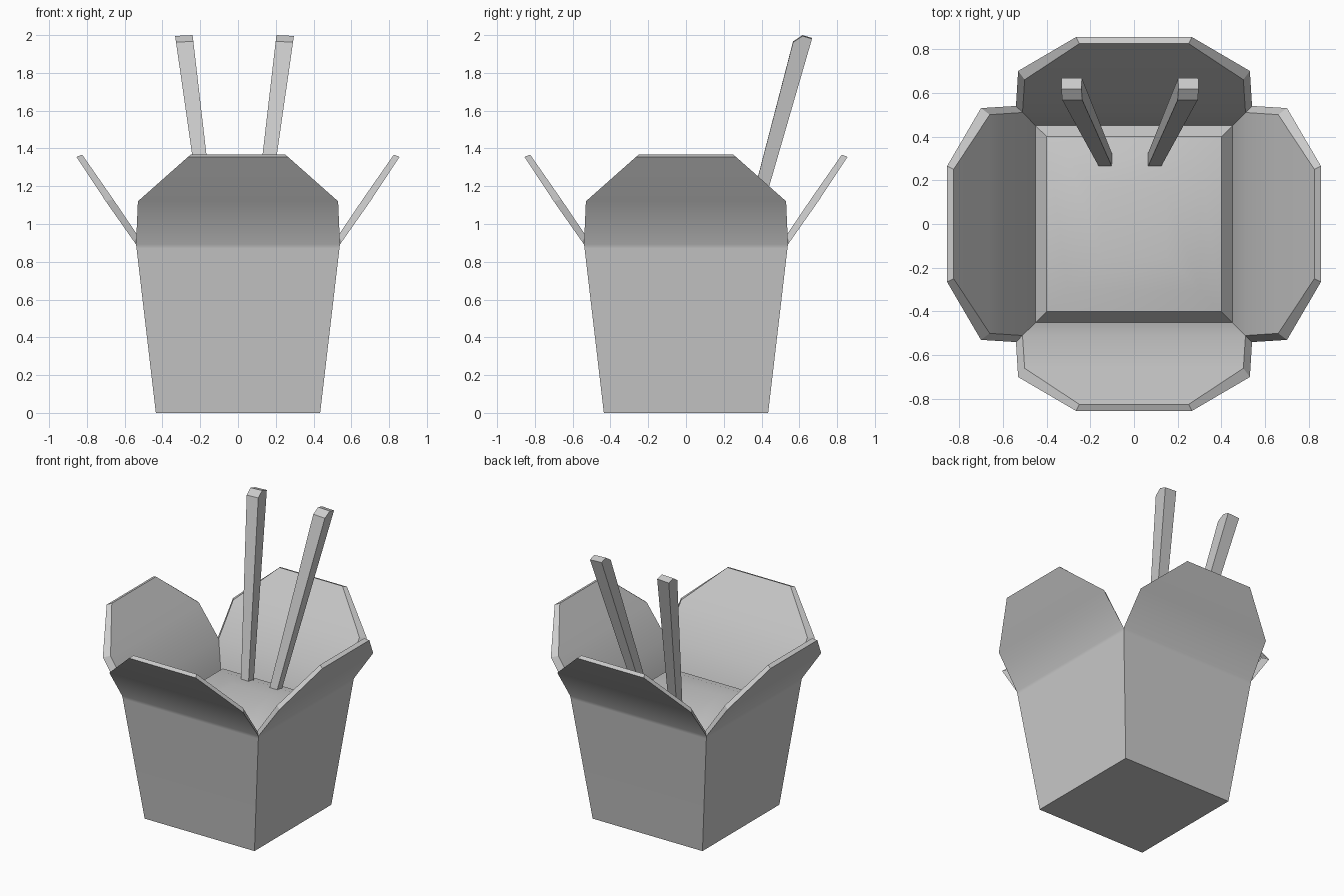
import bpy, bmesh
from mathutils import Matrix, Vector
from math import pi

if "Cube" in bpy.data.objects:
    bpy.data.objects.remove(bpy.data.objects["Cube"])


def finish(bm, name, angle=0.52):
    bmesh.ops.remove_doubles(bm, verts=bm.verts[:], dist=0.0005)
    bmesh.ops.recalc_face_normals(bm, faces=bm.faces[:])
    me = bpy.data.meshes.new(name)
    bm.to_mesh(me)
    bm.free()
    ob = bpy.data.objects.new(name, me)
    bpy.context.collection.objects.link(ob)
    bpy.ops.object.select_all(action='DESELECT')
    ob.select_set(True)
    bpy.context.view_layer.objects.active = ob
    bpy.ops.object.shade_smooth_by_angle(angle=angle)
    return ob


def strip(bm, rows, rot):
    """Rows of (half width, distance from centre, z), skinned on one of four sides."""
    vs = [[bm.verts.new(rot @ Vector((s * w, -d, z))) for s in (-1, 1)] for w, d, z in rows]
    for a, b in zip(vs, vs[1:]):
        bm.faces.new((a[0], a[1], b[1], b[0]))


def square(bm, half, z):
    bm.faces.new([bm.verts.new((x * half, y * half, z))
                  for x, y in ((-1, -1), (1, -1), (1, 1), (-1, 1))])


# Takeout box: tapered walls with flared, clipped flaps, same on four sides
outer = [(.435, .435, 0), (.537, .537, .87), (.54, .54, .892), (.53, .70, 1.12), (.265, .855, 1.355)]
inner = [(.45, .45, .70), (.51, .51, .908), (.50, .66, 1.13), (.25, .825, 1.367)]
bm = bmesh.new()
for k in range(4):
    rot = Matrix.Rotation(k * pi / 2, 3, 'Z')
    strip(bm, outer, rot)
    strip(bm, inner, rot)
    # rim between the outer and inner skins
    path = [(s, i) for s, i in ((-1, 0), (-1, 1), (-1, 2), (1, 2), (1, 1), (1, 0))]
    edge = [[bm.verts.new(rot @ Vector((s * r[i][0], -r[i][1], r[i][2])))
             for r in (outer[2:], inner[1:])] for s, i in path]
    for a, b in zip(edge, edge[1:]):
        bm.faces.new((a[0], b[0], b[1], a[1]))
square(bm, .435, 0)
finish(bm, "takeout_box")

# Food: low mound that fills the box
mound = [(.45, .70), (.40, .765), (.30, .80), (.15, .82)]
bm = bmesh.new()
for k in range(4):
    strip(bm, [(h, h, z) for h, z in mound], Matrix.Rotation(k * pi / 2, 3, 'Z'))
square(bm, .15, .82)
food = finish(bm, "food")
if food.data.polygons[-1].normal.z < 0:
    food.data.flip_normals()

# Chopsticks: tapered bars with a chamfered tip, leaning back and outward
profile = [(.225, .65), (.567, 1.967), (.617, 2.0), (.667, 1.985), (.281, .65)]
for name, side, shift in (("chopstick_right", 1, 0), ("chopstick_left", -1, -.037)):
    bm = bmesh.new()
    ends = []
    for e in (-1, 1):
        ring = []
        for y, z in profile:
            t = (z - .65) / 1.33
            dx = e * (.028 + .018 * t)
            ring.append(bm.verts.new((side * (.075 + .172 * t + dx) + shift, y,
                                      z - .1 * max(dx, 0) * (z > 1))))
        ends.append(ring)
        bm.faces.new(ring)
    n = len(profile)
    for i in range(n):
        j = (i + 1) % n
        bm.faces.new((ends[0][i], ends[0][j], ends[1][j], ends[1][i]))
    finish(bm, name, 0.3)
